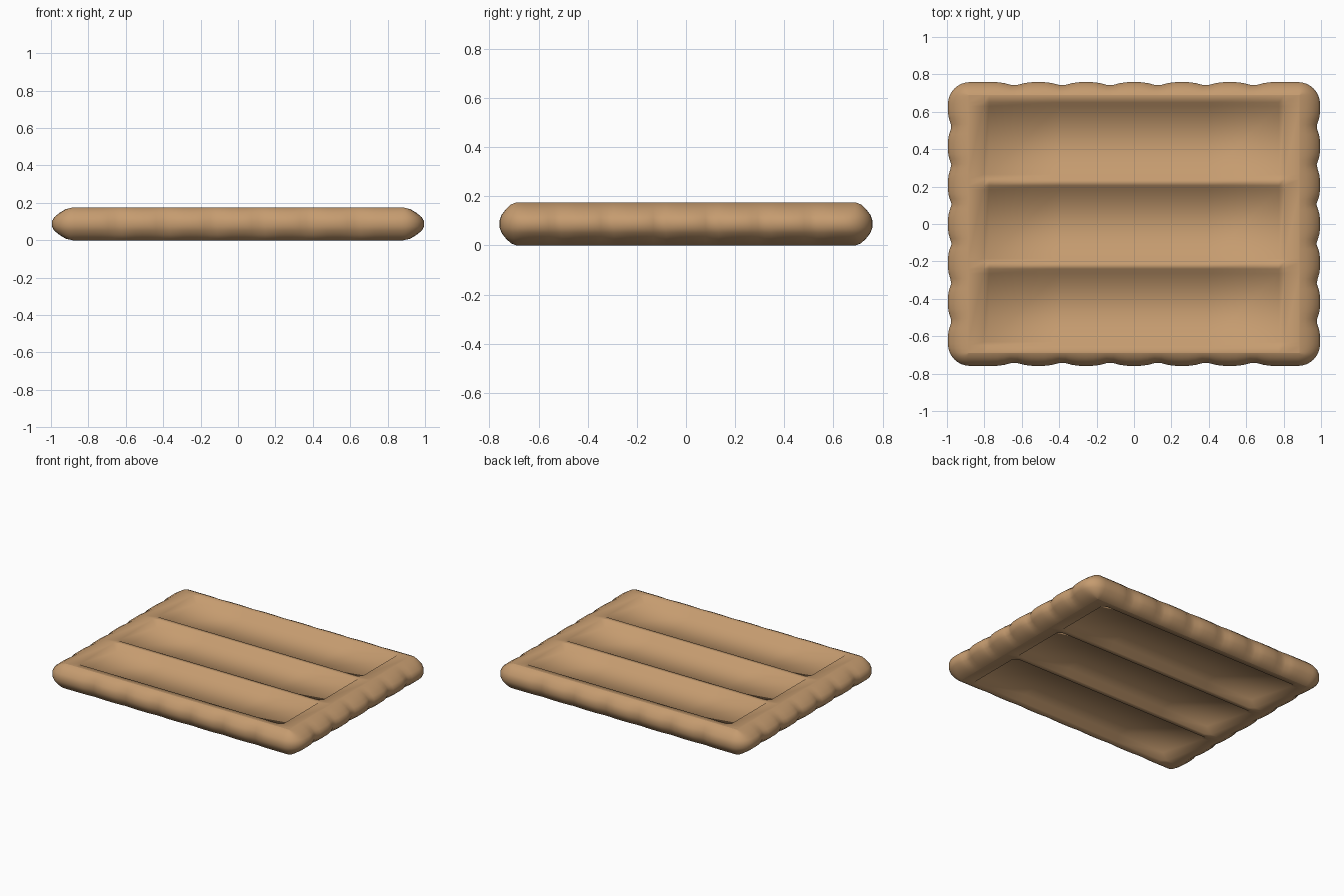
import bpy, bmesh, math

if "Cube" in bpy.data.objects:
    bpy.data.objects.remove(bpy.data.objects["Cube"])

H = 0.175            # total height
MID = H / 2
RX, RY = 0.885, 0.69  # flat inner rectangle
DEPTH = 0.05

mat = bpy.data.materials.new("baked_tan")
mat.diffuse_color = (0.56, 0.33, 0.16, 1)
mat.use_nodes = True
mat.node_tree.nodes["Principled BSDF"].inputs["Base Color"].default_value = mat.diffuse_color


def finish(name, bm):
    bmesh.ops.recalc_face_normals(bm, faces=bm.faces)
    for f in bm.faces:
        f.smooth = True
    me = bpy.data.meshes.new(name)
    bm.to_mesh(me)
    bm.free()
    me.materials.append(mat)
    ob = bpy.data.objects.new(name, me)
    bpy.context.collection.objects.link(ob)
    return ob


def dip(s, spacing):
    return 0.022 * (1 - abs(math.cos(math.pi * s / spacing))) ** 1.5


def outline():
    # rounded rectangle with scalloped sides, counter-clockwise
    r, n = 0.12, 48
    cx, cy = 0.997 - r, 0.76 - r
    pts = []
    corners = [(cx, cy), (-cx, cy), (-cx, -cy), (cx, -cy)]
    for k, (x0, y0) in enumerate(corners):
        for i in range(9):
            a = math.radians(90 * k + 90 * i / 8)
            pts.append((x0 + r * math.cos(a), y0 + r * math.sin(a)))
        x1, y1 = corners[(k + 1) % 4]
        nx, ny = [(0, 1), (-1, 0), (0, -1), (1, 0)][k]
        for i in range(1, n):
            x, y = x0 + (x1 - x0) * i / n, y0 + (y1 - y0) * i / n
            if nx == 0:
                d = dip(x, 0.256) if abs(x) < 0.76 else 0
            else:
                d = dip(y, 0.208) if abs(y) < 0.62 else 0
            pts.append((x + nx * (r - d), y + ny * (r - d)))
    return pts


# rim: rounded profile swept round the outline
bm = bmesh.new()
half = [(0, MID), (0.32, 0.079), (0.62, 0.059), (0.87, 0.036), (0.98, 0.014)]
profile = half + [(t, -z) for t, z in reversed(half)]
rings = []
pts = outline()
for t, z in profile:
    ring = []
    for x, y in pts:
        ix, iy = max(-RX, min(RX, x)), max(-RY, min(RY, y))
        ring.append(bm.verts.new((ix + (x - ix) * t, iy + (y - iy) * t, MID + z)))
    rings.append(ring)
n = len(pts)
for a, b in zip(rings, rings[1:]):
    for i in range(n):
        j = (i + 1) % n
        bm.faces.new((a[i], b[i], b[j], a[j]))
finish("scalloped_rim", bm)

# centre: three recessed panels and two ribs, on both faces
xs = [-RX, -0.805, -0.775, -0.4, 0.4, 0.775, 0.805, RX]
ys = [-RY, -0.65, -0.63, -0.265, -0.24, -0.205, -0.185,
      0.185, 0.205, 0.24, 0.265, 0.63, 0.65, RY]
low_y = (2, 3, 6, 7, 10, 11)
bm = bmesh.new()
for side in (1, -1):
    grid = []
    for j, y in enumerate(ys):
        row = []
        for i, x in enumerate(xs):
            low = 2 <= i <= 5 and j in low_y
            row.append(bm.verts.new((x, y, MID + side * (MID - DEPTH * low))))
        grid.append(row)
    for j in range(len(ys) - 1):
        for i in range(len(xs) - 1):
            q = [grid[j][i], grid[j][i + 1], grid[j + 1][i + 1], grid[j + 1][i]]
            f = bm.faces.new(q if side == 1 else q[::-1])
            f.smooth = True
me = bpy.data.meshes.new("recessed_panels")
bm.to_mesh(me)
bm.free()
me.materials.append(mat)
bpy.context.collection.objects.link(bpy.data.objects.new("recessed_panels", me))
